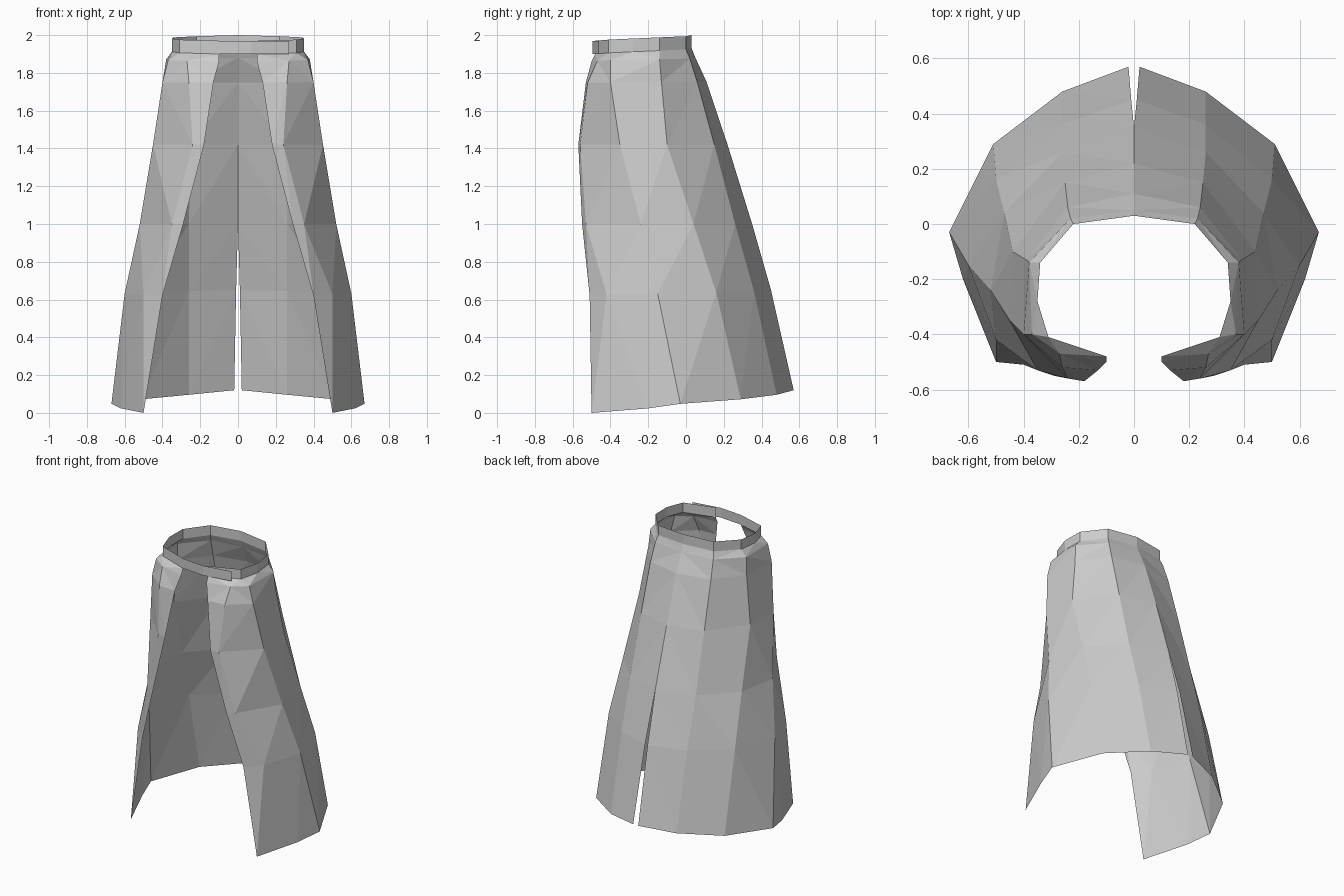
import bpy
import bmesh

default_cube = bpy.data.objects.get("Cube")
if default_cube:
    bpy.data.objects.remove(default_cube, do_unlink=True)


def flat_material(name, colour):
    material = bpy.data.materials.new(name)
    material.use_nodes = True
    material.diffuse_color = colour
    shader = material.node_tree.nodes["Principled BSDF"]
    shader.inputs["Base Color"].default_value = colour
    shader.inputs["Roughness"].default_value = 0.8
    return material


cloth = flat_material("grey cloth", (0.6, 0.6, 0.6, 1))


def surface(name, rings, mirrored=False):
    """Join rings of points, listed from the bottom up, into one open sheet."""
    bm = bmesh.new()
    grid = [[bm.verts.new(point) for point in ring] for ring in rings]
    for lower, upper in zip(grid, grid[1:]):
        for j in range(len(lower) - 1):
            bm.faces.new((lower[j], upper[j], upper[j + 1], lower[j + 1]))
    bmesh.ops.triangulate(bm, faces=bm.faces[:])
    mesh = bpy.data.meshes.new(name)
    bm.to_mesh(mesh)
    bm.free()
    mesh.materials.append(cloth)
    part = bpy.data.objects.new(name, mesh)
    bpy.context.collection.objects.link(part)
    if mirrored:
        mirror = part.modifiers.new("Mirror", "MIRROR")
        mirror.merge_threshold = 0.001
    return part


def level(height, tilt, outline):
    """Place an outline, given from back to front, rising by tilt at the back."""
    last = len(outline) - 1
    return [(x, y, height + tilt * (1 - j / last)) for j, (x, y) in enumerate(outline)]


# Waist outline shared by the skirt's top edge and the waistband
waist = [(0, .03), (.22, 0), (.34, -.14), (.35, -.28), (.31, -.41), (.1, -.48)]

# Skirt panels: hem, thigh, hip and waist levels, split at the back and front
skirt = [
    level(0, .12, [(.02, .57), (.26, .48), (.51, .29), (.67, -.03), (.62, -.2), (.5, -.5)]),
    level(.62, .03, [(.01, .45), (.26, .36), (.5, .16), (.6, -.15), (.5, -.42), (.4, -.51)]),
    level(1, 0, [(0, .35), (.26, .26), (.47, .04), (.52, -.24), (.35, -.53), (.29, -.55)]),
    level(1.42, 0, [(0, .22), (.25, .15), (.44, -.1), (.45, -.35), (.24, -.56), (.18, -.57)]),
    level(1.75, 0, [(0, .11), (.24, .06), (.39, -.13), (.4, -.4), (.26, -.52), (.13, -.53)]),
    level(1.86, .02, [(0, .05), (.23, .02), (.38, -.14), (.37, -.4), (.27, -.47), (.1, -.5)]),
    level(1.9, .03, waist),
]
surface("skirt_panels", skirt, mirrored=True)

# Waistband around the back and sides
surface("waistband", [level(1.9, .03, waist), level(1.97, .03, waist)], mirrored=True)

# Front strap closing the waistband, with its loose end overlapping the left side
strap = [(.27, -.46), (.07, -.495), (-.1, -.48)]
surface("front_strap", [level(1.9, 0, strap), level(1.97, 0, strap)])
